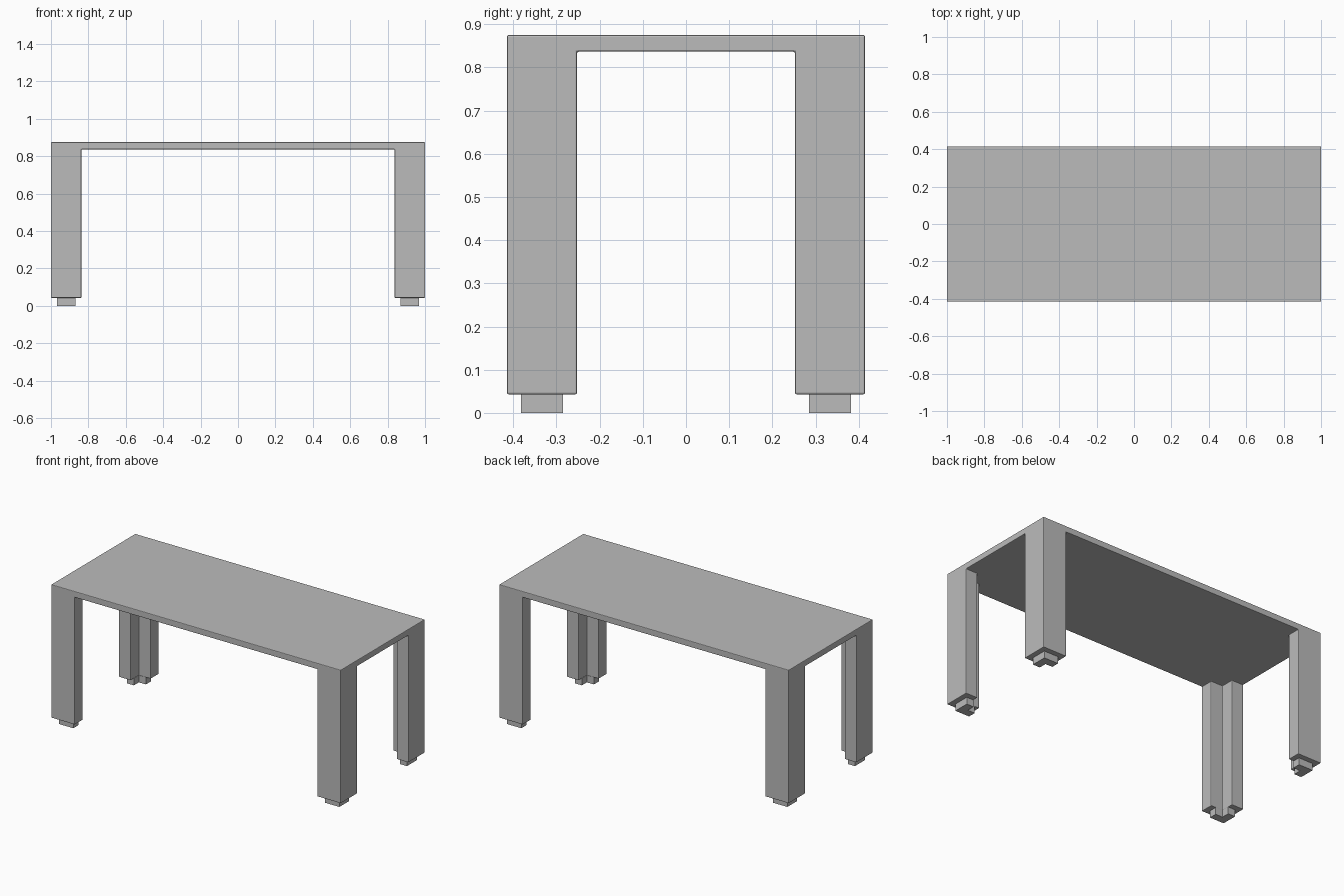
import bpy, bmesh

cube = bpy.data.objects.get("Cube")
if cube:
    bpy.data.objects.remove(cube, do_unlink=True)

HX, HY, TOP = 1.0, 0.415, 0.875   # half length, half depth, height
SLAB, FOOT = 0.038, 0.043         # tabletop thickness, foot height
LEG = 0.163                       # outer width of an L-shaped leg
ARM = LEG / 2                     # thickness of each arm of the L
FOOT_SCALE = 0.6

grey = bpy.data.materials.new("plain grey")
grey.use_nodes = True
colour = (0.5, 0.5, 0.5, 1)
grey.diffuse_color = colour
grey.node_tree.nodes["Principled BSDF"].inputs["Base Color"].default_value = colour


def finish(bm, name):
    bmesh.ops.recalc_face_normals(bm, faces=bm.faces)
    mesh = bpy.data.meshes.new(name)
    bm.to_mesh(mesh)
    bm.free()
    obj = bpy.data.objects.new(name, mesh)
    mesh.materials.append(grey)
    bpy.context.collection.objects.link(obj)
    return obj


def extrude_down(bm, faces, depth):
    result = bmesh.ops.extrude_face_region(bm, geom=faces)["geom"]
    bmesh.ops.delete(bm, geom=faces, context='FACES_ONLY')
    verts = [g for g in result if isinstance(g, bmesh.types.BMVert)]
    bmesh.ops.translate(bm, verts=verts, vec=(0, 0, -depth))
    return [g for g in result if isinstance(g, bmesh.types.BMFace)]


def lines(half):
    side = [half, half - ARM, half - LEG]
    return [-v for v in side] + side[::-1]


# Tabletop slab, made as a box on a grid that follows the leg outlines
bm = bmesh.new()
xs, ys = lines(HX), lines(HY)
n = len(xs)
layers = [[[bm.verts.new((x, y, z)) for y in ys] for x in xs]
          for z in (TOP, TOP - SLAB)]
under = {}
for i in range(n - 1):
    for j in range(n - 1):
        for k, g in enumerate(layers):
            face = bm.faces.new((g[i][j], g[i + 1][j], g[i + 1][j + 1], g[i][j + 1]))
            if k:
                under[i, j] = face
t, b = layers
for i in range(n - 1):
    for e in (0, n - 1):
        bm.faces.new((t[i][e], t[i + 1][e], b[i + 1][e], b[i][e]))
        bm.faces.new((t[e][i], t[e][i + 1], b[e][i + 1], b[e][i]))
bmesh.ops.recalc_face_normals(bm, faces=bm.faces)

# Four L-shaped legs, open towards the middle of the table
last = n - 2
ends = (0, 1, last - 1, last)
legs = [under[i, j] for i in ends for j in ends
        if i in (0, last) or j in (0, last)]
extrude_down(bm, legs, TOP - SLAB - FOOT)
bmesh.ops.dissolve_limit(bm, angle_limit=0.01, verts=bm.verts, edges=bm.edges)
frame = finish(bm, "table_frame")

# Softened outer edges
bevel = frame.modifiers.new("soft_edges", 'BEVEL')
bevel.width = 0.004
bevel.segments = 2
bevel.limit_method = 'ANGLE'

# Smaller L-shaped feet, centred under the legs
outline = [(1, 1), (-1, 1), (-1, 0), (0, 0), (0, -1), (1, -1)]
r = LEG / 2 * FOOT_SCALE
for sx, side in ((-1, "right"), (1, "left")):
    for sy, end in ((-1, "front"), (1, "back")):
        bm = bmesh.new()
        cx, cy = HX - LEG / 2, HY - LEG / 2
        verts = [bm.verts.new((sx * (cx + u * r), sy * (cy + v * r), FOOT + 0.001))
                 for u, v in outline]
        base = bm.faces.new(verts)
        bottom = bmesh.ops.extrude_face_region(bm, geom=[base])["geom"]
        for g in bottom:
            if isinstance(g, bmesh.types.BMVert):
                g.co.z = 0
        finish(bm, f"{end}_{side}_foot")
